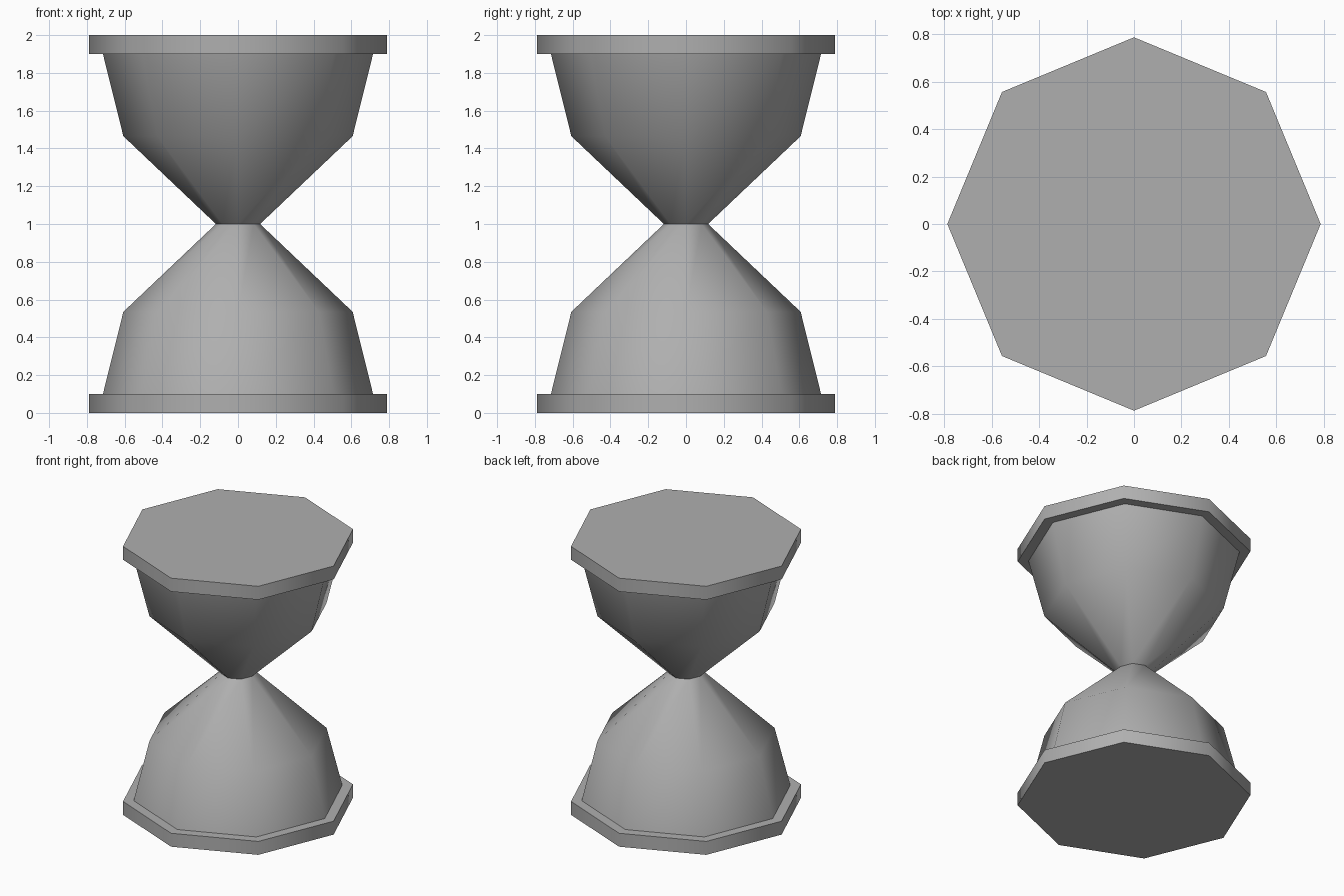
import bpy, bmesh
from math import cos, sin, tau, radians

if "Cube" in bpy.data.objects:
    bpy.data.objects.remove(bpy.data.objects["Cube"])

SIDES = 8

# Mid grey shared by all parts
grey = bpy.data.materials.new("mid_grey")
grey.diffuse_color = (0.43, 0.43, 0.43, 1.0)
grey.use_nodes = True
grey.node_tree.nodes["Principled BSDF"].inputs["Base Color"].default_value = grey.diffuse_color


def lathe(name, profile):
    """Revolve (radius, z) points into a closed octagonal solid."""
    bm = bmesh.new()
    rings = [[bm.verts.new((r * cos(tau * i / SIDES), r * sin(tau * i / SIDES), z))
              for i in range(SIDES)] for r, z in profile]
    for low, high in zip(rings, rings[1:]):
        for i in range(SIDES):
            j = (i + 1) % SIDES
            bm.faces.new((low[i], low[j], high[j], high[i]))
    bm.faces.new(rings[0][::-1])
    bm.faces.new(rings[-1])
    mesh = bpy.data.meshes.new(name)
    bm.to_mesh(mesh)
    bm.free()
    mesh.materials.append(grey)
    obj = bpy.data.objects.new(name, mesh)
    bpy.context.collection.objects.link(obj)
    # Smooth sides, crisp rims and neck
    bpy.ops.object.select_all(action='DESELECT')
    obj.select_set(True)
    bpy.context.view_layer.objects.active = obj
    bpy.ops.object.shade_smooth_by_angle(angle=radians(60))
    return obj


# End plates
lathe("base_plate", [(0.788, 0.0), (0.788, 0.1)])
lathe("top_plate", [(0.788, 1.9), (0.788, 2.0)])

# Glass bulbs: lower half profile, mirrored about the neck at z = 1
half = [(0.715, 0.1), (0.607, 0.535), (0.117, 1.0)]
lathe("glass_bulbs", half + [(r, 2.0 - z) for r, z in half[-2::-1]])
